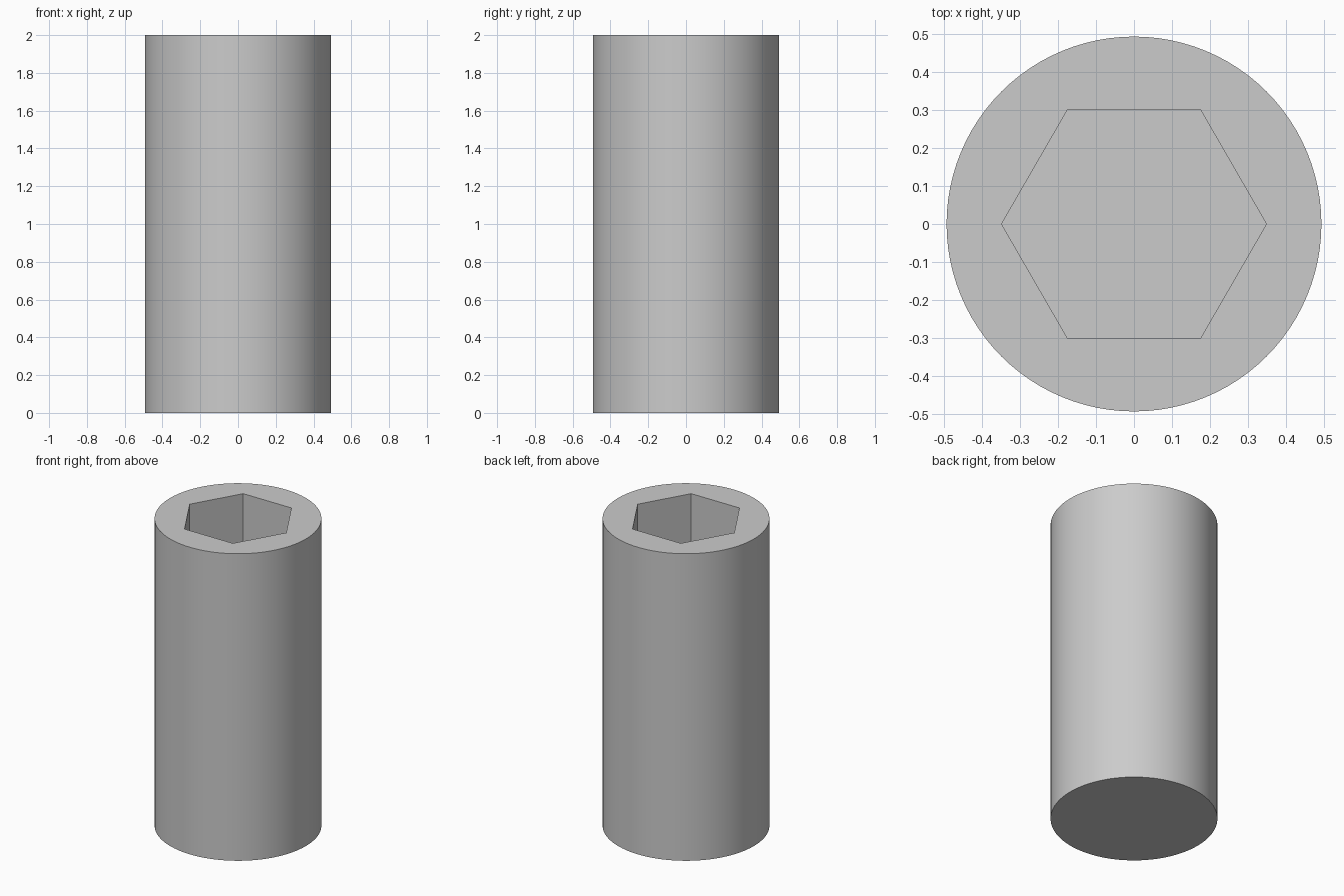
import bpy, bmesh, math

if "Cube" in bpy.data.objects:
    bpy.data.objects.remove(bpy.data.objects["Cube"])

OUTER_R, HEX_R = 0.4925, 0.348
HEIGHT, FLOOR = 2.0, 0.2

bm = bmesh.new()


def ring(radius, sides, z):
    """Closed loop of vertices at height z."""
    return [bm.verts.new((radius * math.cos(2 * math.pi * i / sides),
                          radius * math.sin(2 * math.pi * i / sides), z))
            for i in range(sides)]


def walls(a, b, smooth):
    """Quads joining two equal loops."""
    n = len(a)
    for i in range(n):
        j = (i + 1) % n
        bm.faces.new((a[i], a[j], b[j], b[i])).smooth = smooth


# Outer cylinder wall and closed base
outer_low, outer_top = ring(OUTER_R, 96, 0), ring(OUTER_R, 96, HEIGHT)
walls(outer_low, outer_top, True)
bm.faces.new(outer_low[::-1])

# Blind hexagonal socket
hex_top, hex_low = ring(HEX_R, 6, HEIGHT), ring(HEX_R, 6, FLOOR)
walls(hex_top, hex_low, False)
bm.faces.new(hex_low)

# Flat top rim between the circle and the hexagon: 16 circle steps per hex side
for k in range(6):
    a, b = hex_top[k], hex_top[(k + 1) % 6]
    arc = [outer_top[(16 * k + i) % 96] for i in range(17)]
    bm.faces.new([a] + arc + [b])

bmesh.ops.recalc_face_normals(bm, faces=bm.faces)
mesh = bpy.data.meshes.new("hex_socket_sleeve")
bm.to_mesh(mesh)
bm.free()
sleeve = bpy.data.objects.new("hex_socket_sleeve", mesh)
bpy.context.collection.objects.link(sleeve)

# Smooth round wall, crisp rims and socket corners
bpy.context.view_layer.objects.active = sleeve
sleeve.select_set(True)
bpy.ops.object.shade_smooth_by_angle(angle=math.radians(30))
